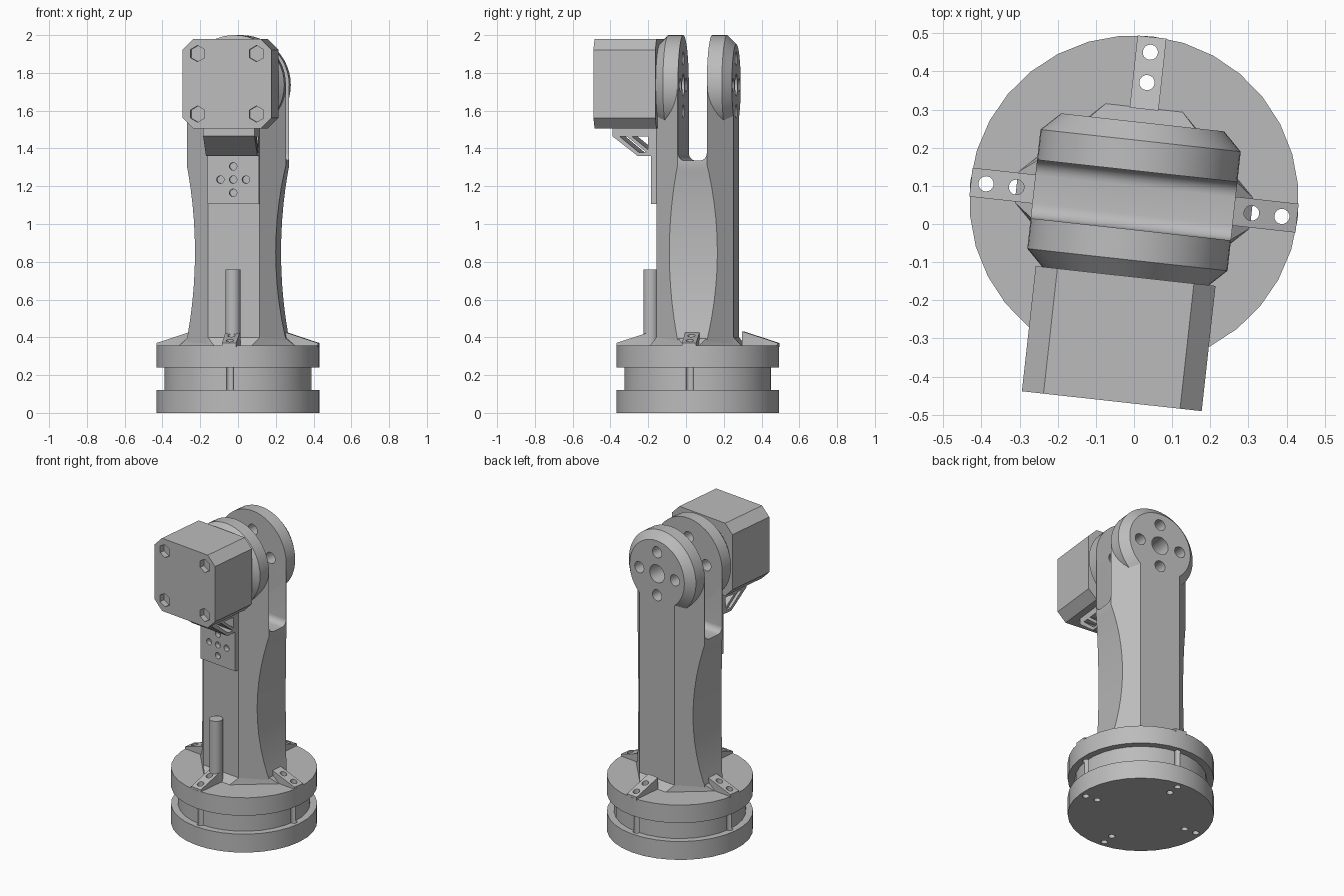
import bpy, bmesh
from math import sin, cos, pi, radians
from mathutils import Matrix, Vector

cube = bpy.data.objects.get("Cube")
if cube:
    bpy.data.objects.remove(cube, do_unlink=True)

grey = bpy.data.materials.new("machine grey")
grey.use_nodes = True
grey.diffuse_color = (0.5, 0.5, 0.5, 1)
grey.node_tree.nodes["Principled BSDF"].inputs["Base Color"].default_value = (0.5, 0.5, 0.5, 1)

# Whole arm is turned slightly about the base axis
FRAME = Matrix.Translation((0, 0.0625, 0)) @ Matrix.Rotation(radians(-6.3), 4, 'Z')
HUB_Z = 1.736
COL_X, COL_Y, FLAT = 0.264, 0.205, 0.138


def loft(name, rings):
    """Skin a list of closed rings and cap both ends."""
    bm = bmesh.new()
    rows = [[bm.verts.new(p) for p in ring] for ring in rings]
    n = len(rows[0])
    for a, b in zip(rows, rows[1:]):
        for i in range(n):
            j = (i + 1) % n
            bm.faces.new((a[i], a[j], b[j], b[i]))
    bm.faces.new(rows[0][::-1])
    bm.faces.new(rows[-1])
    bmesh.ops.recalc_face_normals(bm, faces=bm.faces)
    mesh = bpy.data.meshes.new(name)
    bm.to_mesh(mesh)
    bm.free()
    mesh.materials.append(grey)
    obj = bpy.data.objects.new(name, mesh)
    bpy.context.collection.objects.link(obj)
    obj.matrix_world = FRAME
    return obj


def place(axis, u, v, w):
    """Point with w along the axis and u, v across it."""
    return {'X': (w, u, v), 'Y': (u, w, v), 'Z': (u, v, w)}[axis]


def prism(name, axis, profile, start, end):
    return loft(name, [[place(axis, u, v, w) for u, v in profile] for w in (start, end)])


def circle(r, n, u=0, v=0):
    return [(u + r * sin(2 * pi * i / n), v + r * cos(2 * pi * i / n)) for i in range(n)]


def lathe(name, axis, steps, n, u=0, v=0):
    return loft(name, [[place(axis, a, b, w) for a, b in circle(r, n, u, v)] for r, w in steps])


def rod(name, axis, r, u, v, start, end, n=20):
    return prism(name, axis, circle(r, n, u, v), start, end)


def activate(obj):
    bpy.ops.object.select_all(action='DESELECT')
    obj.select_set(True)
    bpy.context.view_layer.objects.active = obj


def cut(target, cutter):
    bpy.context.view_layer.update()
    mod = target.modifiers.new("cut", 'BOOLEAN')
    mod.operation, mod.solver, mod.object = 'DIFFERENCE', 'EXACT', cutter
    activate(target)
    bpy.ops.object.modifier_apply(modifier=mod.name)
    bpy.data.objects.remove(cutter, do_unlink=True)


def octagon(flat_x, y, x, flat_y):
    q = [(flat_x, y), (x, flat_y), (x, -flat_y), (flat_x, -y)]
    return q + [(-a, -b) for a, b in q]


parts = []

# Turntable base: two discs around a narrower drum
base = lathe("turntable_base", 'Z', [(0.432, 0), (0.432, 0.12), (0.39, 0.12), (0.39, 0.24),
                                     (0.432, 0.24), (0.432, 0.357)], 32)
parts.append(base)

# Four bolted lugs, drilled right through the base
wedge = [(0.24, 0.35), (0.43, 0.35), (0.43, 0.37), (0.24, 0.432)]
for i, side in enumerate(("left", "back", "right", "front")):
    turn = Matrix.Rotation(i * pi / 2, 4, 'Z')
    lug = prism(side + "_lug", 'Y', wedge, -0.038, 0.038)
    lug.data.transform(turn)
    for r in (0.31, 0.39):
        p = turn @ Vector((r, 0, 0))
        for target in (base, lug):
            cut(target, rod("drill", 'Z', 0.02, p.x, p.y, -0.1, 0.6, 16))
    parts.append(lug)

# Flared foot of the column
foot = loft("column_foot", [[(x, y, z) for x, y in ring] for ring, z in (
    (octagon(0.1, 0.245, 0.31, 0.04), 0.355), (octagon(FLAT, COL_Y, 0.257, 0.08), 0.4))])
parts.append(foot)

# Column with scooped sides and a fork slot
column = prism("column", 'Z', octagon(FLAT, COL_Y, COL_X, COL_Y + FLAT - COL_X), 0.355, HUB_Z)
for s in (-1, 1):
    cut(column, rod("scoop", 'Y', 2.2, s * 2.415, 0.85, -0.5, 0.5, 160))
half, low, fil = 0.077, 1.335, 0.04
arc = [(half - fil + fil * cos(a), low + fil - fil * sin(a)) for a in (i * pi / 12 for i in range(7))]
slot = [(half, 2.2)] + arc + [(-y, z) for y, z in reversed(arc)] + [(-half, 2.2)]
cut(column, prism("slot_cutter", 'X', slot, -0.5, 0.5))
parts.append(column)

# Fork ears with chamfered outer rims
ears = []
for side, s in (("front", -1), ("back", 1)):
    ears.append(lathe(side + "_ear", 'Y', [(COL_X, s * half), (COL_X, s * 0.157), (0.22, s * 0.2),
                                           (0.215, s * COL_Y)], 48, 0, HUB_Z))
parts += ears

# Shaft bore and bolt circle through both ears
for target in ears + [column]:
    cut(target, rod("bore", 'Y', 0.058, 0, HUB_Z, -0.4, 0.4))
    for i in range(4):
        u, v = 0.14 * sin(i * pi / 2), HUB_Z + 0.14 * cos(i * pi / 2)
        if target is column and i == 0:
            continue
        cut(target, rod("bolt_hole", 'Y', 0.036, u, v, -0.4, 0.4))

# Motor block with cut corners and hexagonal recesses
c, m = 0.18, 0.237
motor_z = 1.742
outline = [(u, v + motor_z) for u, v in octagon(c, m, m, c)]
motor = prism("motor", 'Y', outline, -0.53, -0.2)
for u in (-0.157, 0.157):
    for v in (-0.16, 0.16):
        cut(motor, rod("hex_recess", 'Y', 0.043, u, motor_z + v, -0.6, -0.495, 6))
parts.append(motor)

# Bracket plate on the column face
w = 0.137
plate = prism("bracket_plate", 'Y', [(-w, 1.105), (w, 1.105), (w, 1.505), (-w, 1.505)], -0.235, -0.2)
for u, v in ((0, 0), (0.068, 0), (-0.068, 0), (0, 0.07), (0, -0.07)):
    cut(plate, rod("plate_hole", 'Y', 0.02, u, 1.235 + v, -0.3, -0.206, 16))
parts.append(plate)

# Gusset under the motor with two side windows
gusset = prism("bracket_gusset", 'X', [(-0.44, 1.505), (-0.44, 1.465), (-0.305, 1.36),
                                       (-0.234, 1.36), (-0.234, 1.505)], -w, w)
for window in ([(-0.4, 1.463), (-0.362, 1.463), (-0.257, 1.378), (-0.297, 1.378)],
               [(-0.335, 1.463), (-0.25, 1.463), (-0.25, 1.394)]):
    cut(gusset, prism("window_cutter", 'X', window, -0.3, 0.3))
parts.append(gusset)

# Cable tube standing in front of the column
parts.append(rod("cable_tube", 'Z', 0.04, 0, -0.25, 0.355, 0.76, 24))

for part in parts:
    activate(part)
    bpy.ops.object.shade_smooth_by_angle(angle=radians(30))
